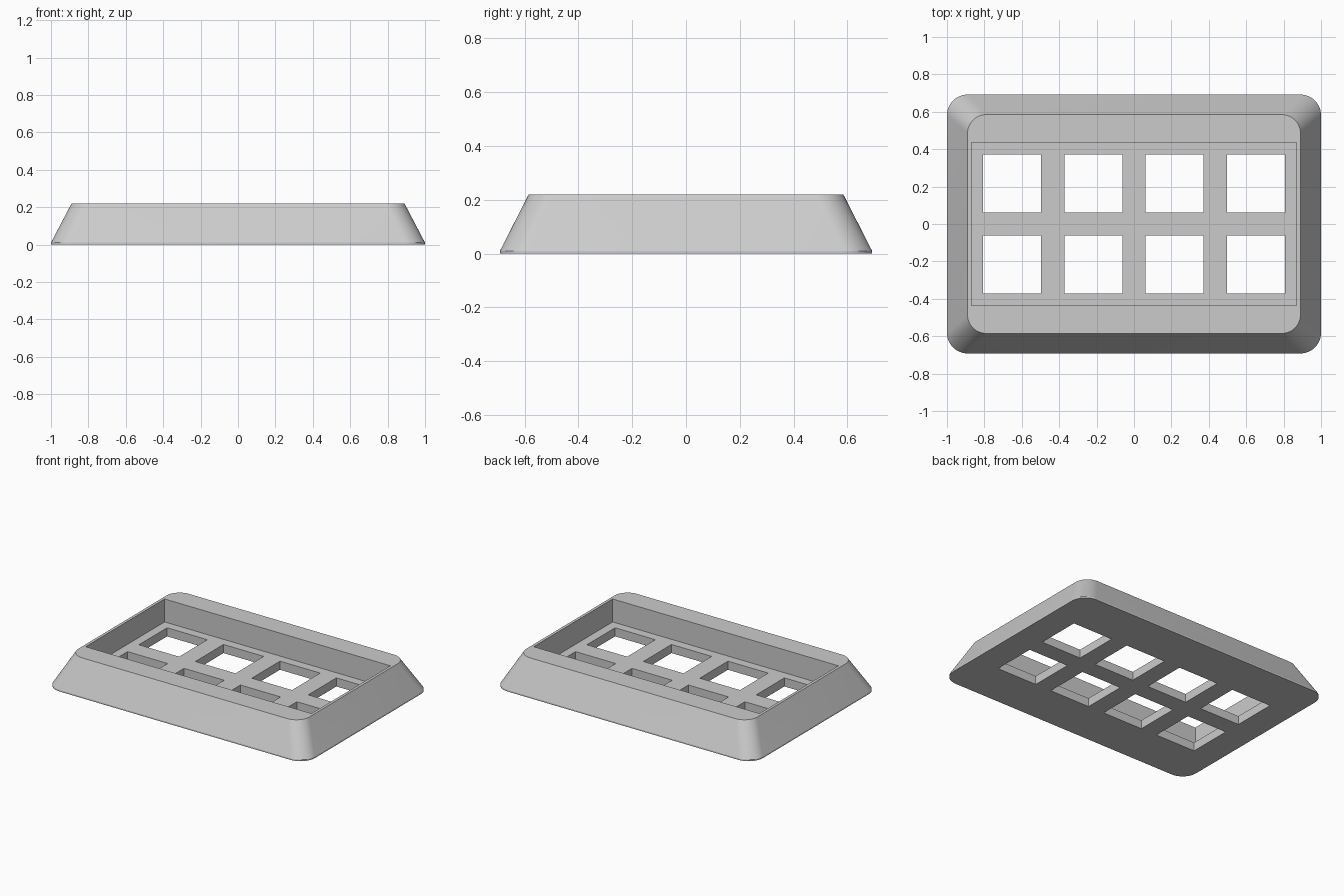
import bpy, bmesh, math

if "Cube" in bpy.data.objects:
    bpy.data.objects.remove(bpy.data.objects["Cube"], do_unlink=True)

HEIGHT, LIP, FLOOR = 0.22, 0.01, 0.06
PITCH, HOLE = 0.435, 0.31      # socket spacing and opening size
COLS, ROWS = 4, 2

grey = bpy.data.materials.new("plain grey")
grey.use_nodes = True
colour = (0.6, 0.6, 0.6, 1)
grey.diffuse_color = colour
grey.node_tree.nodes["Principled BSDF"].inputs["Base Color"].default_value = colour


def make_object(name, bm):
    bmesh.ops.recalc_face_normals(bm, faces=bm.faces)
    mesh = bpy.data.meshes.new(name)
    bm.to_mesh(mesh)
    bm.free()
    mesh.materials.append(grey)
    obj = bpy.data.objects.new(name, mesh)
    bpy.context.collection.objects.link(obj)
    return obj


def rounded_ring(bm, hx, hy, radius, z, steps=12):
    """Loop of vertices around a rectangle with rounded corners."""
    ring = []
    for i, (sx, sy) in enumerate(((1, 1), (-1, 1), (-1, -1), (1, -1))):
        for k in range(steps + 1):
            a = math.pi / 2 * (i + k / steps)
            ring.append(bm.verts.new((sx * (hx - radius) + radius * math.cos(a),
                                      sy * (hy - radius) + radius * math.sin(a), z)))
    return ring


def add_box(bm, cx, cy, sx, sy, z0, z1):
    verts = bmesh.ops.create_cube(bm, size=1)["verts"]
    for v in verts:
        v.co = (cx + v.co.x * sx, cy + v.co.y * sy, z0 + (v.co.z + 0.5) * (z1 - z0))


def cut(target, cutter):
    cutter.hide_render = True
    mod = target.modifiers.new(cutter.name, "BOOLEAN")
    mod.operation = "DIFFERENCE"
    mod.solver = "EXACT"
    mod.object = cutter
    bpy.context.view_layer.objects.active = target
    bpy.ops.object.modifier_apply(modifier=mod.name)
    bpy.data.objects.remove(cutter, do_unlink=True)


# Tapered case body with a thin upright lip at the base
bm = bmesh.new()
rings = [rounded_ring(bm, 1.0, 0.692, 0.11, 0),
         rounded_ring(bm, 1.0, 0.692, 0.11, LIP),
         rounded_ring(bm, 0.89, 0.585, 0.10, HEIGHT)]
for low, high in zip(rings, rings[1:]):
    for i in range(len(low)):
        j = (i + 1) % len(low)
        bm.faces.new((low[i], low[j], high[j], high[i]))
bm.faces.new(rings[0][::-1])
bm.faces.new(rings[-1])
case = make_object("key_case", bm)

# Recessed pocket
bm = bmesh.new()
add_box(bm, 0, 0, COLS * PITCH, ROWS * PITCH, FLOOR, HEIGHT + 0.1)
cut(case, make_object("pocket_cutter", bm))

# Grid of square sockets through the floor
bm = bmesh.new()
for c in range(COLS):
    for r in range(ROWS):
        add_box(bm, (c - (COLS - 1) / 2) * PITCH, (r - (ROWS - 1) / 2) * PITCH,
                HOLE, HOLE, -0.1, 0.15)
cut(case, make_object("socket_cutter", bm))

# Smooth the rounded corners, keep the edges sharp
bpy.ops.object.select_all(action="DESELECT")
case.select_set(True)
bpy.context.view_layer.objects.active = case
bpy.ops.object.shade_smooth_by_angle(angle=math.radians(20))
